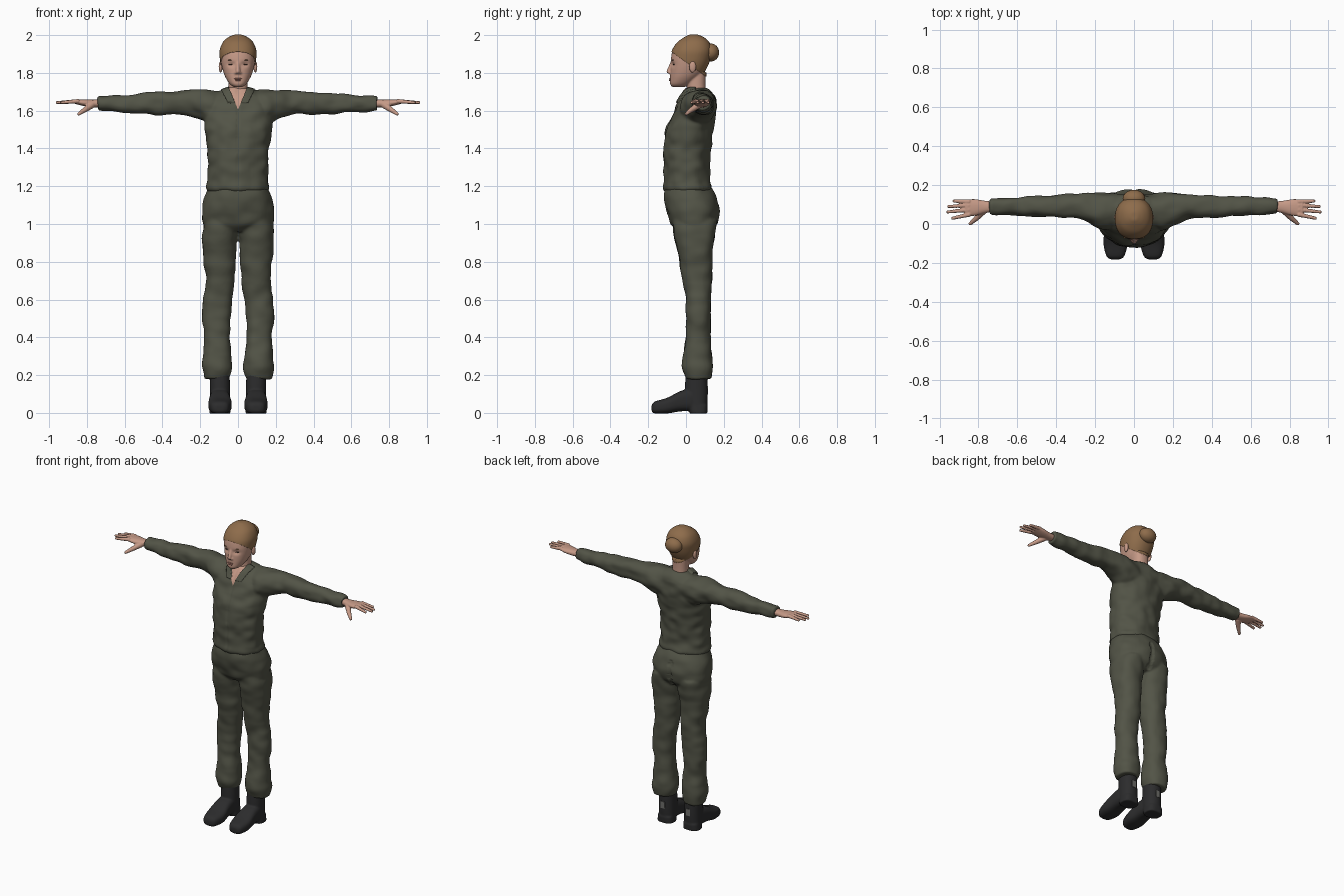
import bpy, bmesh, math
from mathutils import Vector, Matrix, noise

cube = bpy.data.objects.get("Cube")
if cube:
    bpy.data.objects.remove(cube)


def material(name, *rgb):
    m = bpy.data.materials.new(name)
    m.use_nodes = True
    m.diffuse_color = (*rgb, 1)
    m.node_tree.nodes["Principled BSDF"].inputs["Base Color"].default_value = (*rgb, 1)
    return m


olive = material("olive cloth", .085, .088, .062)
skin = material("skin", .56, .32, .24)
hair = material("brown hair", .27, .15, .07)
black = material("black leather", .025, .025, .026)
grey = material("grey tab", .16, .16, .15)
lip = material("lip", .4, .18, .14)
lash = material("dark lash", .07, .04, .03)

# Order in which (along, across, up) maps to x, y, z for each loft direction
AXES = {"z": lambda t, a, b: (a, b, t),
        "x": lambda t, a, b: (t, a, b),
        "y": lambda t, a, b: (a, t, b)}


def loft(bm, axis, rows, side=1, segments=40, steps=6, power=.9):
    """Rounded tube through rows of (position, a_min, a_max, b_min, b_max)."""
    rows = [Vector(r) for r in rows]
    fine = []
    for i in range(len(rows) - 1):
        p, q = rows[i], rows[i + 1]
        before, after = rows[max(i - 1, 0)], rows[min(i + 2, len(rows) - 1)]
        for k in range(steps):
            t = k / steps
            fine.append(.5 * (2 * p + (q - before) * t
                              + (2 * before - 5 * p + 4 * q - after) * t ** 2
                              + (3 * p - before - 3 * q + after) * t ** 3))
    fine.append(rows[-1])
    rings = []
    for t, a0, a1, b0, b1 in fine:
        ring = []
        for k in range(segments):
            w = 2 * math.pi * k / segments
            c, s = (math.copysign(abs(f) ** power, f) for f in (math.cos(w), math.sin(w)))
            x, y, z = AXES[axis](t, (a0 + a1 + c * (a1 - a0)) / 2, (b0 + b1 + s * (b1 - b0)) / 2)
            ring.append(bm.verts.new((x * side, y, z)))
        rings.append(ring)
    faces = [bm.faces.new(rings[0]), bm.faces.new(rings[-1])]
    for lo, hi in zip(rings, rings[1:]):
        for k in range(segments):
            n = (k + 1) % segments
            faces.append(bm.faces.new((lo[k], lo[n], hi[n], hi[k])))
    bmesh.ops.recalc_face_normals(bm, faces=faces)


def blob(bm, centre, size):
    bmesh.ops.create_icosphere(bm, subdivisions=3, radius=1,
                               matrix=Matrix.Translation(centre) @ Matrix.Diagonal((*size, 1)))


def limb(bm, p, q, r0, r1):
    """Tapered rounded rod."""
    p, q = Vector(p), Vector(q)
    for k in range(9):
        t = k / 8
        r = r0 + (r1 - r0) * t
        blob(bm, p.lerp(q, t), (r, r, r))


def finish(name, bm, mats, smooth=True):
    mesh = bpy.data.meshes.new(name)
    bm.to_mesh(mesh)
    bm.free()
    for m in mats:
        mesh.materials.append(m)
    for p in mesh.polygons:
        p.use_smooth = smooth
    obj = bpy.data.objects.new(name, mesh)
    bpy.context.collection.objects.link(obj)
    return obj


def fuse(bm, voxel, rounds=4):
    """Merge overlapping solids into one soft surface."""
    obj = finish("fusing", bm, [])
    remesh = obj.modifiers.new("remesh", "REMESH")
    remesh.mode, remesh.voxel_size = "VOXEL", voxel
    soft = obj.modifiers.new("soft", "SMOOTH")
    soft.iterations, soft.factor = rounds, .5
    merged = bpy.data.meshes.new_from_object(obj.evaluated_get(bpy.context.evaluated_depsgraph_get()))
    bpy.data.objects.remove(obj)
    out = bmesh.new()
    out.from_mesh(merged)
    bpy.data.meshes.remove(merged)
    out.normal_update()
    return out


def wrinkle(bm, scale, depth):
    moves = [(v, v.normal * depth * noise.noise(Vector(c * s for c, s in zip(v.co, scale)))) for v in bm.verts]
    for v, d in moves:
        v.co += d
    bm.normal_update()


def cut(bm, point, normal):
    bmesh.ops.bisect_plane(bm, geom=bm.verts[:] + bm.edges[:] + bm.faces[:], plane_co=point, plane_no=normal)


def raise_faces(bm, faces, height):
    region = bmesh.ops.extrude_face_region(bm, geom=faces)["geom"]
    bmesh.ops.delete(bm, geom=faces, context="FACES")
    bm.normal_update()
    for v in [g for g in region if isinstance(g, bmesh.types.BMVert)]:
        v.co += v.normal * height
    bm.normal_update()


# Jacket: torso and sleeves in one, with an open neck and raised lapels
bm = bmesh.new()
torso = [(1.17, .15, -.1, .12), (1.19, .167, -.118, .135), (1.24, .16, -.115, .125),
         (1.38, .163, -.12, .13), (1.5, .175, -.105, .145), (1.58, .18, -.07, .155),
         (1.65, .17, -.04, .155), (1.69, .12, -.015, .14), (1.72, .062, .005, .11)]
loft(bm, "z", [(z, -w, w, f, b) for z, w, f, b in torso])
sleeve = [(.06, .01, .15, 1.54, 1.7), (.15, -.03, .16, 1.53, 1.71), (.22, 0, .16, 1.56, 1.71),
          (.3, .03, .155, 1.58, 1.705), (.45, .035, .147, 1.58, 1.695),
          (.6, .045, .14, 1.59, 1.685), (.74, .05, .13, 1.6, 1.675)]
for side in (1, -1):
    loft(bm, "x", sleeve, side)
bm = fuse(bm, .008)
wrinkle(bm, (14, 14, 18), .009)
for v in bm.verts:
    if abs(v.co.x) < .005 and v.co.y < 0:
        v.co.y += .003
for side in (1, -1):
    cut(bm, (0, 0, 1.605), (1, 0, -.42 * side))
    cut(bm, (.045 * side, 0, 1.625), (1, 0, -.5 * side))
cut(bm, (0, 0, 1.64), (0, 0, 1))
lapels = []
for f in bm.faces:
    c = f.calc_center_median()
    if c.y < .04 and abs(c.x) < .42 * (c.z - 1.605):
        f.material_index = 1
    elif c.y < .05 and c.z > 1.64 and abs(c.x) < .045 + .5 * (c.z - 1.625):
        lapels.append(f)
raise_faces(bm, lapels, .008)
finish("jacket", bm, [olive, skin])

# Trousers: hips and two loose legs
bm = bmesh.new()
hips = [(.96, .15, -.04, .13), (1.0, .187, -.08, .165), (1.07, .193, -.103, .178),
        (1.14, .178, -.117, .16), (1.2, .155, -.108, .125)]
loft(bm, "z", [(z, -w, w, f, b) for z, w, f, b in hips])
leg = [(.18, .045, .178, .0, .135), (.23, .03, .19, -.018, .142), (.3, .035, .187, -.015, .137),
       (.4, .043, .176, -.003, .13), (.5, .04, .19, .0, .13), (.6, .03, .185, .0, .132),
       (.7, .02, .172, -.02, .138), (.85, .01, .187, -.042, .138), (.95, .004, .19, -.065, .155),
       (1.02, .01, .18, -.07, .165)]
for side in (1, -1):
    loft(bm, "z", leg, side)
bm = fuse(bm, .008, 3)
wrinkle(bm, (12, 12, 16), .007)
for v in bm.verts:
    if abs(v.co.x) < .012 and v.co.y > .05 and v.co.z < 1.14:
        v.co.y -= .008
finish("trousers", bm, [olive])

# Boots with a heel, and a small tab behind each ankle
shaft = [(.02, .042, .148, .015, .11), (.1, .042, .148, -.005, .115), (.24, .045, .15, .0, .11)]
foot = [(-.182, .075, .12, .01, .04), (-.165, .05, .142, -.003, .06), (-.1, .033, .157, -.003, .08),
        (-.03, .04, .152, .008, .115), (.03, .045, .148, .01, .13)]
heel = [(-.004, .04, .152, .02, .113), (.04, .042, .148, .01, .115)]
for side, label in ((1, "left"), (-1, "right")):
    bm = bmesh.new()
    loft(bm, "z", shaft, side)
    loft(bm, "y", foot, side, power=.7)
    loft(bm, "z", heel, side, power=.7)
    finish(label + "_boot", fuse(bm, .006, 2), [black])
    bm = bmesh.new()
    bmesh.ops.create_cube(bm, size=1, matrix=Matrix.Translation((.095 * side, .113, .12))
                          @ Matrix.Diagonal((.03, .008, .045, 1)))
    finish(label + "_boot_tab", bm, [grey], False)

# Hands: palm, four spread fingers and a lowered thumb
palm = [(.72, .065, .115, 1.618, 1.66), (.77, .055, .12, 1.618, 1.658),
        (.82, .042, .128, 1.625, 1.66), (.868, .042, .125, 1.638, 1.66)]
fingers = [(.03, .048, .932), (.062, .073, .957), (.09, .096, .953), (.118, .115, .925)]
for side, label in ((1, "left"), (-1, "right")):
    bm = bmesh.new()
    loft(bm, "x", palm, side, segments=24)
    for tip_y, root_y, tip_x in fingers:
        limb(bm, (.85 * side, root_y, 1.65), (tip_x * side, tip_y, 1.643), .012, .0085)
    limb(bm, (.775 * side, .068, 1.63), (.81 * side, .03, 1.605), .019, .014)
    limb(bm, (.81 * side, .03, 1.605), (.842 * side, .002, 1.583), .014, .009)
    finish(label + "_hand", fuse(bm, .0035, 2), [skin])

# Head and neck; hair starts at a sloping hairline
bm = bmesh.new()
skull = [(1.725, .022, -.072, -.01), (1.74, .043, -.084, .02), (1.77, .063, -.084, .06),
         (1.8, .076, -.083, .09), (1.84, .087, -.081, .113), (1.88, .093, -.079, .127),
         (1.92, .093, -.07, .133), (1.96, .077, -.043, .12), (1.985, .05, -.008, .093),
         (1.999, .018, .02, .062)]
loft(bm, "z", [(z, -w, w, f, b) for z, w, f, b in skull])
loft(bm, "z", [(1.64, -.06, .06, .0, .12), (1.71, -.05, .05, .005, .105), (1.8, -.05, .05, .01, .105)])
limb(bm, (0, -.073, 1.86), (0, -.092, 1.808), .008, .012)
for side in (1, -1):
    blob(bm, (.011 * side, -.084, 1.8), (.009, .01, .007))
bm = fuse(bm, .005, 3)
for v in bm.verts:
    if v.co.y < -.03:
        spread = (abs(v.co.x) - .036) ** 2 / .0004 + (v.co.z - 1.845) ** 2 / .00018
        v.co.y += .009 * math.exp(-spread)
hairline, slope = Vector((0, -.075, 1.912)), Vector((0, .73, 1))
cut(bm, hairline, slope)
scalp = [f for f in bm.faces if (f.calc_center_median() - hairline).dot(slope) > 0]
for f in scalp:
    f.material_index = 1
raise_faces(bm, scalp, .004)
finish("head", bm, [skin, hair])

bm = bmesh.new()
blob(bm, (0, .13, 1.908), (.058, .046, .048))
finish("hair_bun", bm, [hair])

bm = bmesh.new()
blob(bm, (0, -.084, 1.769), (.02, .006, .004))
blob(bm, (0, -.084, 1.761), (.017, .006, .005))
finish("lips", bm, [lip])

for side, label in ((1, "left"), (-1, "right")):
    bm = bmesh.new()
    blob(bm, (.092 * side, .035, 1.832), (.01, .018, .03))
    finish(label + "_ear", bm, [skin])
    bm = bmesh.new()
    blob(bm, (.036 * side, -.063, 1.845), (.016, .006, .0035))
    finish(label + "_eyelash", bm, [lash])
    bm = bmesh.new()
    blob(bm, (.037 * side, -.068, 1.868), (.018, .006, .0025))
    finish(label + "_eyebrow", bm, [hair])
